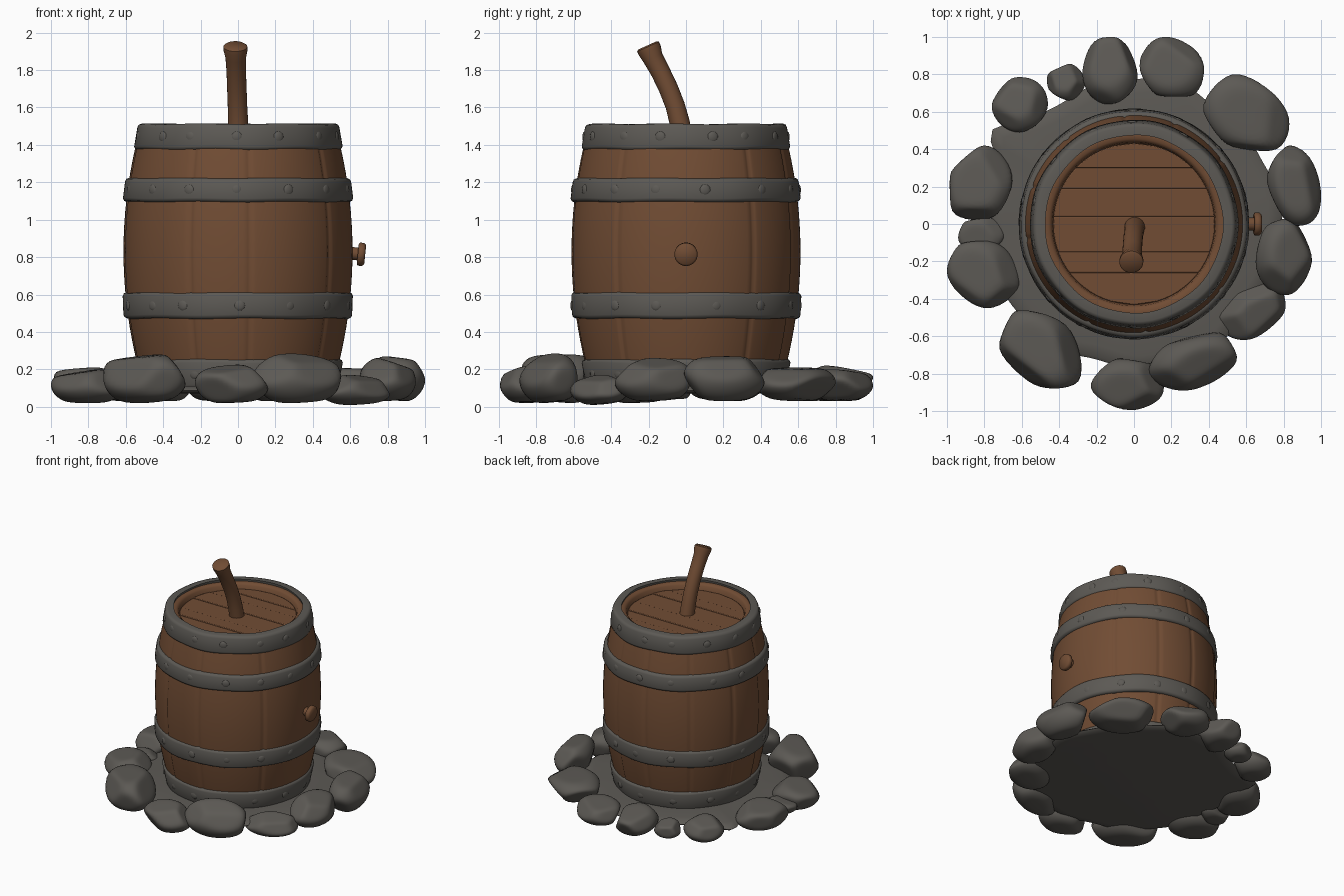
import bpy, math, random
from mathutils import Vector

if "Cube" in bpy.data.objects:
    bpy.data.objects.remove(bpy.data.objects["Cube"])

random.seed(4)


def material(name, rgb):
    m = bpy.data.materials.new(name)
    m.diffuse_color = (*rgb, 1)
    m.use_nodes = True
    m.node_tree.nodes["Principled BSDF"].inputs["Base Color"].default_value = m.diffuse_color
    return m


WOOD = material("brown wood", (0.165, 0.073, 0.034))
GREY = material("grey stone and iron", (0.108, 0.101, 0.09))


def make(name, verts, faces, mat, angle=40):
    me = bpy.data.meshes.new(name)
    me.from_pydata(verts, [], faces)
    me.materials.append(mat)
    ob = bpy.data.objects.new(name, me)
    bpy.context.collection.objects.link(ob)
    me.polygons.foreach_set("use_smooth", [True] * len(me.polygons))
    me.set_sharp_from_angle(angle=math.radians(angle))
    return ob


def loft(name, rings, mat, closed=False, angle=40):
    """Join equal rings of points; cap the ends, or close the loop of rings."""
    n, k = len(rings[0]), len(rings)
    verts = [p for r in rings for p in r]
    faces = []
    for i in range(k if closed else k - 1):
        a, b = i * n, ((i + 1) % k) * n
        faces += [(a + j, a + (j + 1) % n, b + (j + 1) % n, b + j) for j in range(n)]
    if not closed:
        faces += [tuple(reversed(range(n))), tuple(range((k - 1) * n, k * n))]
    return make(name, verts, faces, mat, angle)


def lathe(name, profile, mat, n=96, closed=False, shape=None, angle=40):
    rings = []
    for i, (r, z) in enumerate(profile):
        ring = []
        for j in range(n):
            t = math.tau * j / n
            rr, zz = shape(i, t, r, z) if shape else (r, z)
            ring.append((rr * math.cos(t), rr * math.sin(t), zz))
        rings.append(ring)
    return loft(name, rings, mat, closed, angle)


# Barrel body: bulging staves with fine seams, rim at the top
SEAMS = [math.radians(a) for a in (-115, -84, -37, 36, 68, 95, 128, 160, 188)]


def body_r(z):
    return 0.612 - 0.10 * (abs(z - 0.83) / 0.7) ** 2


def staves(i, t, r, z):
    if r < 0.49:
        return r, z
    d = min(abs((t - s + math.pi) % math.tau - math.pi) for s in SEAMS)
    return r - 0.009 * max(0, 1 - d / 0.03), z


outer = [(body_r(z), z) for z in [0.08 + 1.38 * i / 20 for i in range(21)]]
lathe("barrel_body", outer + [(0.50, 1.495), (0.455, 1.495), (0.438, 1.48), (0.43, 1.43)],
      WOOD, 288, shape=staves, angle=60)


# Lid planks, running left to right
def plank(name, y0, y1, top, R=0.432):
    ys = [y0 + (y1 - y0) * i / 10 for i in range(11)]
    half = [(math.sqrt(max(R * R - y * y, 1e-5)), y) for y in ys]
    loop = half + [(-x, y) for x, y in reversed(half)]
    ob = loft(name, [[(x, y, z) for x, y in loop] for z in (1.40, top)], WOOD)
    b = ob.modifiers.new("soft_edges", "BEVEL")
    b.width, b.segments, b.limit_method = 0.005, 2, "ANGLE"


cuts = [-0.432, -0.26, -0.15, 0.04, 0.19, 0.30, 0.432]
for i in range(6):
    plank(f"lid_plank_{i + 1}", cuts[i], cuts[i + 1], 1.449 + 0.004 * (i % 2))


# Iron hoops: rounded bands, slightly hammered, with low rivets
def dome(name, c, normal, r, h):
    q = Vector(normal).to_track_quat("Z", "Y")
    rings = []
    for a in (0, 30, 60, 85):
        s = math.radians(a)
        rings.append([Vector(c) + q @ Vector((r * math.cos(s) * math.cos(t),
                      r * math.cos(s) * math.sin(t), h * math.sin(s)))
                      for t in [math.tau * j / 12 for j in range(12)]])
    loft(name, rings, GREY, angle=80)


def hoop(name, z0, z1, r0, r1, inner0, inner1):
    c = 0.02
    prof = [(inner0, z0), (r0 - c, z0), (r0 - 0.006, z0 + 0.006), (r0, z0 + c),
            (r1, z1 - c), (r1 - 0.006, z1 - 0.006), (r1 - c, z1), (inner1, z1)]
    p = random.uniform(0, 6)

    def wobble(i, t, r, z):
        return (r + 0.002 * math.sin(9 * t + p),
                z + 0.002 * math.sin(7 * t + p + (i > 3)))
    lathe(name, prof, GREY, 128, True, wobble, 60)
    for k in range(14):
        t = math.tau * (k + 0.5 + random.uniform(-.15, .15)) / 14
        r, z = (r0 + r1) / 2 - 0.005, (z0 + z1) / 2
        dome(f"{name}_rivet_{k + 1}", (r * math.cos(t), r * math.sin(t), z),
             (math.cos(t), math.sin(t), 0), 0.03, 0.010)


hoop("bottom_hoop", 0.10, 0.255, 0.535, 0.558, 0.48, 0.50)
hoop("lower_hoop", 0.472, 0.612, 0.611, 0.615, 0.55, 0.55)
hoop("upper_hoop", 1.095, 1.222, 0.615, 0.604, 0.55, 0.55)
hoop("top_hoop", 1.372, 1.512, 0.557, 0.54, 0.50, 0.475)

# Bent stick rising from the lid, leaning to the front
path = [(-0.015, 1.42, 0.056), (-0.034, 1.52, 0.054), (-0.058, 1.61, 0.052), (-0.093, 1.70, 0.052),
        (-0.136, 1.79, 0.052), (-0.177, 1.865, 0.055), (-0.194, 1.905, 0.064),
        (-0.203, 1.925, 0.064), (-0.206, 1.932, 0.054)]
rings = []
for i, (y, z, r) in enumerate(path):
    a, b = path[max(0, min(i, 7) - 1)], path[min(7, i + 1)]
    ty, tz = b[0] - a[0], b[1] - a[1]
    L = math.hypot(ty, tz)
    x = 0.004 - 0.018 * (z - 1.42) / 0.5
    rings.append([(x + r * math.cos(t), y + r * math.sin(t) * tz / L, z - r * math.sin(t) * ty / L)
                  for t in [math.tau * j / 24 for j in range(24)]])
loft("bent_stick", rings, WOOD, angle=50)

# Side plug: short stem and a slightly tilted round head
plug = lathe("side_plug", [(0.034, -0.06), (0.034, 0.032), (0.052, 0.03), (0.062, 0.036),
                           (0.062, 0.058), (0.052, 0.07)], WOOD, 32, angle=70)
plug.location = (0.61, 0, 0.82)
plug.rotation_euler = (0, math.radians(96), 0)


# Ground slab under the barrel, reaching between the boulders
def slab_edge(i, t, r, z):
    if r < 0.6:
        return r, z
    bump = 0.12 * math.exp(-((t - math.radians(147)) / 0.12) ** 2)
    return r + 0.015 * math.sin(5 * t + 1) + 0.01 * math.sin(11 * t) + bump, z


lathe("ground_slab", [(0.70, 0.07), (0.755, 0.074), (0.775, 0.088), (0.76, 0.10), (0.70, 0.112),
                      (0.50, 0.115)], GREY, 96, shape=slab_edge, angle=60)


# Ring of worn boulders: spheres flattened by random planes, sheared, fitted to a box
def boulder(name, x0, x1, y0, y1, z0, z1, shear):
    out = Vector((x0 + x1, y0 + y1, 0)).normalized()
    planes = [(Vector((random.uniform(-.2, .2), random.uniform(-.2, .2), 1)) + out * 0.25, 0.74),
              (Vector((random.uniform(-.15, .15), random.uniform(-.15, .15), -1)), 0.88)]
    t0 = random.uniform(0, 6)
    for k in range(5):
        t = t0 + math.tau * k / 5 + random.uniform(-.25, .25)
        planes.append((Vector((math.cos(t), math.sin(t), random.uniform(-.5, .7))),
                       random.uniform(0.74, 0.88)))
    planes = [(n.normalized(), h) for n, h in planes]
    rings = []
    for i in range(25):
        ph = math.pi * (0.02 + 0.96 * i / 24)
        ring = []
        for j in range(40):
            t = math.tau * j / 40
            d = Vector((math.sin(ph) * math.cos(t), math.sin(ph) * math.sin(t), -math.cos(ph)))
            p = d * (1 + sum((max(0, d.dot(n)) / h) ** 18 for n, h in planes)) ** (-1 / 18)
            p.y += shear * p.x
            ring.append(p)
        rings.append(ring)
    pts = [p for r in rings for p in r]
    lo = [min(p[a] for p in pts) for a in range(3)]
    hi = [max(p[a] for p in pts) for a in range(3)]
    low, size = (x0, y0, z0), (x1 - x0, y1 - y0, z1 - z0)
    fit = [[tuple(low[a] + size[a] * (p[a] - lo[a]) / (hi[a] - lo[a]) for a in range(3)) for p in r]
           for r in rings]
    loft(name, fit, GREY, angle=75)


# x range, y range, z range, shear
STONES = [(-.275, .02, .64, 1.0, .03, .22, 0), (.03, .375, .68, 1.0, .03, .20, -.1),
          (.37, .83, .39, .80, .03, .21, -.25), (.71, 1.0, -.01, .42, .03, .27, -.25),
          (.65, .95, -.38, .03, .03, .26, 0), (.43, .81, -.62, -.31, .01, .17, .25),
          (.08, .55, -.89, -.58, .02, .285, .3), (-.23, .16, -.995, -.72, .02, .225, 0),
          (-.72, -.28, -.88, -.46, .02, .28, -.35), (-1.0, -.61, -.45, -.09, .02, .20, -.2),
          (-.985, -.65, .02, .42, .03, .21, .1), (-.76, -.46, .49, .785, .03, .20, 0),
          (-.465, -.26, .66, .855, .03, .16, 0), (-.94, -.69, -.16, .03, .04, .14, 0)]
for i, s in enumerate(STONES):
    boulder(f"boulder_{i + 1}", *s)
